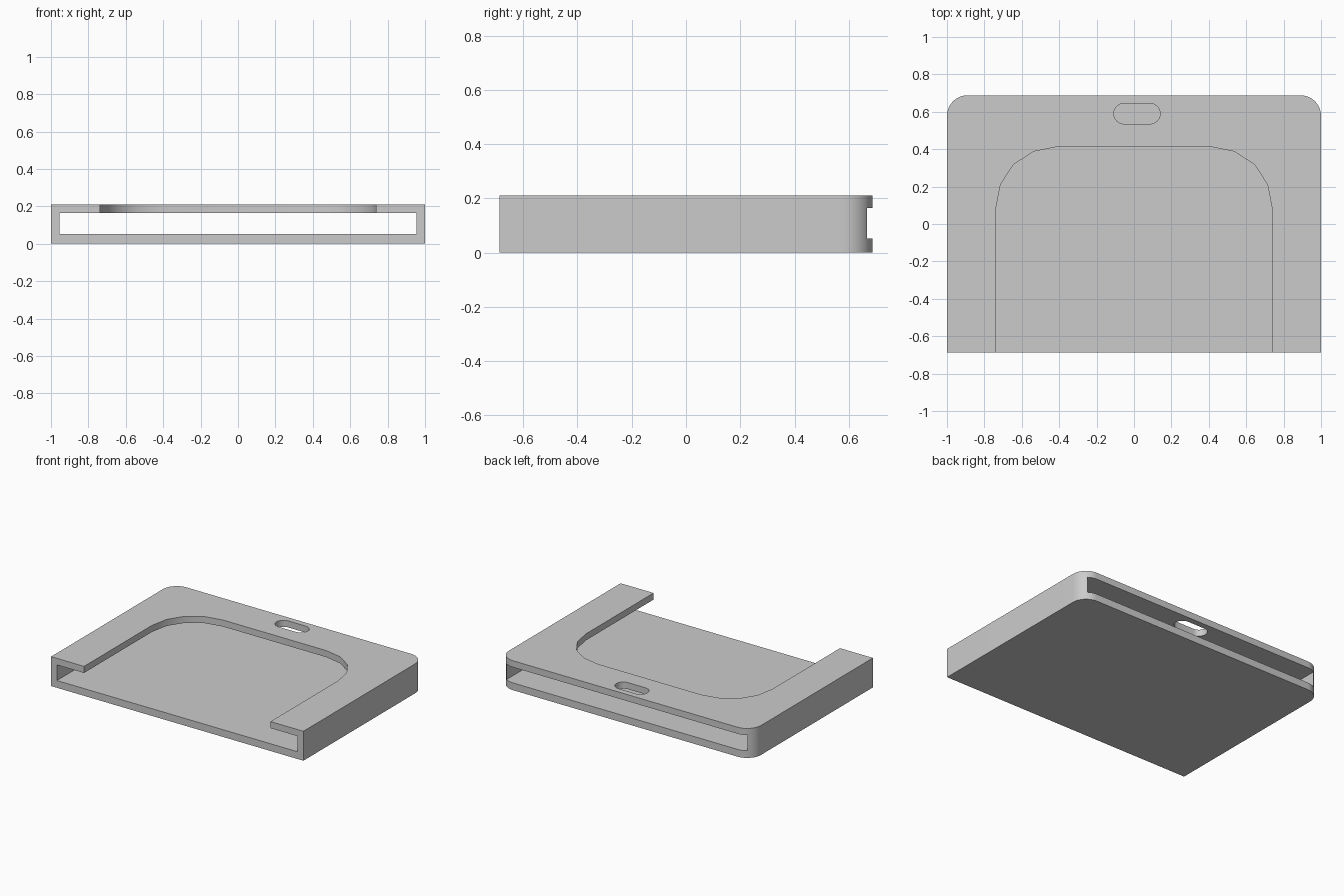
import bpy, bmesh, math

if "Cube" in bpy.data.objects:
    bpy.data.objects.remove(bpy.data.objects["Cube"])

grey = bpy.data.materials.new("light grey")
grey.diffuse_color = (0.6, 0.6, 0.6, 1)
grey.use_nodes = True
grey.node_tree.nodes["Principled BSDF"].inputs["Base Color"].default_value = grey.diffuse_color


def prism(name, outline, z0, z1):
    """Extrude a closed counter-clockwise outline from z0 to z1."""
    bm = bmesh.new()
    base = bm.faces.new([bm.verts.new((x, y, z0)) for x, y in outline])
    top = bmesh.ops.extrude_face_region(bm, geom=[base])["geom"]
    bmesh.ops.translate(bm, vec=(0, 0, z1 - z0),
                        verts=[v for v in top if isinstance(v, bmesh.types.BMVert)])
    bmesh.ops.recalc_face_normals(bm, faces=bm.faces)
    mesh = bpy.data.meshes.new(name)
    bm.to_mesh(mesh)
    bm.free()
    mesh.materials.append(grey)
    obj = bpy.data.objects.new(name, mesh)
    bpy.context.collection.objects.link(obj)
    return obj


def arc(cx, cy, r, a0, a1, n):
    return [(cx + r * math.cos(math.radians(a0 + (a1 - a0) * i / n)),
             cy + r * math.sin(math.radians(a0 + (a1 - a0) * i / n)))
            for i in range(n + 1)]


def mirrored(right):
    return right + [(-x, y) for x, y in reversed(right)]


# Holder body with two rounded back corners
body = prism("holder_body",
             mirrored([(1, -0.688)] + arc(0.89, 0.578, 0.11, 0, 90, 12)), 0, 0.211)

# Flat slot running through from front to back
slot = prism("slot_cutter", mirrored([(0.954, -1), (0.954, 1)]), 0.052, 0.164)

# Open window in the top plate
window = prism("window_cutter", mirrored(
    [(0.739, -1), (0.739, 0.08), (0.714, 0.21), (0.646, 0.316),
     (0.538, 0.387), (0.41, 0.413)]), 0.11, 0.3)

# Strap hole in the top plate
hole = prism("strap_hole_cutter",
             arc(0.085, 0.59, 0.055, -90, 90, 12) + arc(-0.053, 0.59, 0.055, 90, 270, 12),
             0.11, 0.3)

for cutter in (slot, window, hole):
    mod = body.modifiers.new(cutter.name, "BOOLEAN")
    mod.operation = "DIFFERENCE"
    mod.solver = "EXACT"
    mod.object = cutter
    cutter.hide_render = True
    cutter.hide_set(True)

# Apply the cuts, then smooth the rounded walls
bpy.context.view_layer.objects.active = body
body.select_set(True)
for mod in list(body.modifiers):
    bpy.ops.object.modifier_apply(modifier=mod.name)
for cutter in (slot, window, hole):
    bpy.data.objects.remove(cutter)
bpy.ops.object.shade_smooth_by_angle(angle=math.radians(30))
